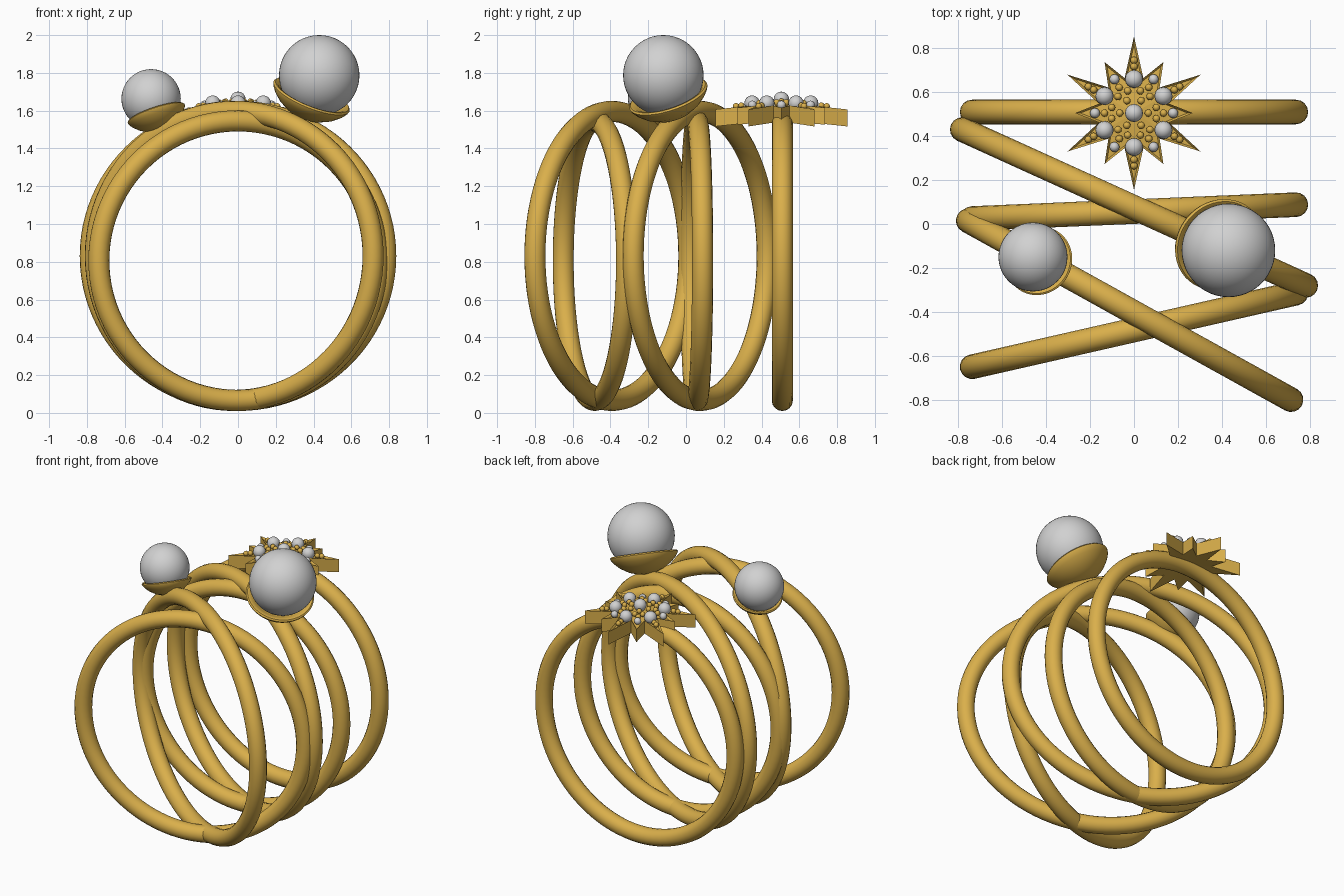
import bpy, bmesh, math
from mathutils import Vector

cube = bpy.data.objects.get("Cube")
if cube:
    bpy.data.objects.remove(cube, do_unlink=True)


def material(name, rgb):
    m = bpy.data.materials.new(name)
    m.use_nodes = True
    m.diffuse_color = (*rgb, 1)
    bsdf = next(n for n in m.node_tree.nodes if n.type == "BSDF_PRINCIPLED")
    bsdf.inputs["Base Color"].default_value = (*rgb, 1)
    return m


GOLD = material("gold", (0.70, 0.43, 0.07))
PEARL = material("pearl_white", (0.64, 0.64, 0.64))
TUBE = 0.056


def select(ob):
    bpy.ops.object.select_all(action="DESELECT")
    ob.select_set(True)
    bpy.context.view_layer.objects.active = ob


def from_bmesh(name, bm, mat, smooth=True):
    bmesh.ops.recalc_face_normals(bm, faces=bm.faces)
    me = bpy.data.meshes.new(name)
    bm.to_mesh(me)
    bm.free()
    me.materials.append(mat)
    ob = bpy.data.objects.new(name, me)
    bpy.context.collection.objects.link(ob)
    if smooth:
        select(ob)
        bpy.ops.object.shade_smooth_by_angle(angle=math.radians(40))
    return ob


def band(name, x0, rx, rz, y_left, y_right, steps=96):
    """Round wire hoop whose plane leans from y_left to y_right."""
    cu = bpy.data.curves.new(name, "CURVE")
    cu.dimensions = "3D"
    cu.bevel_depth = TUBE
    cu.bevel_resolution = 6
    sp = cu.splines.new("POLY")
    sp.points.add(steps - 1)
    sp.use_cyclic_u = True
    for i, p in enumerate(sp.points):
        a = math.tau * i / steps
        c = math.cos(a)
        y = (y_left + y_right) / 2 + c * (y_right - y_left) / 2
        p.co = (x0 + rx * c, y, 0.01 + TUBE + rz * (1 + math.sin(a)), 1)
    ob = bpy.data.objects.new(name, cu)
    bpy.context.collection.objects.link(ob)
    cu.materials.append(GOLD)
    select(ob)
    bpy.ops.object.convert(target="MESH")
    bpy.ops.object.shade_smooth_by_angle(angle=math.radians(40))


def balls(name, centres, radius, mat, seg=16):
    bm = bmesh.new()
    for c in centres:
        made = bmesh.ops.create_uvsphere(bm, u_segments=seg, v_segments=seg // 2, radius=radius)
        bmesh.ops.translate(bm, verts=made["verts"], vec=c)
    return from_bmesh(name, bm, mat)


def cup(name, centre, normal, size):
    """Shallow rolled-lip dish lathed around its own axis."""
    profile = [(0, -.53), (.25, -.50), (.5, -.42), (.75, -.27), (.92, -.11), (1.0, 0),
               (1.02, .06), (.98, .10), (.92, .09), (.8, 0), (.5, -.25), (0, -.36)]
    bm = bmesh.new()
    vs = [bm.verts.new((r * size, 0, z * size)) for r, z in profile]
    es = [bm.edges.new(pair) for pair in zip(vs, vs[1:])]
    bmesh.ops.spin(bm, geom=vs + es, cent=(0, 0, 0), axis=(0, 0, 1),
                   angle=math.tau, steps=48)
    bmesh.ops.remove_doubles(bm, verts=bm.verts, dist=0.0005)
    ob = from_bmesh(name, bm, GOLD)
    ob.rotation_mode = "QUATERNION"
    ob.rotation_quaternion = Vector(normal).to_track_quat("Z", "Y")
    ob.location = centre


# Wire bands, back to front
band("back_band", 0, 0.737, 0.74, 0.51, 0.51)
band("large_pearl_band", 0, 0.782, 0.765, 0.43, -0.28)
band("middle_band", 0, 0.737, 0.74, 0.025, 0.088)
band("small_pearl_band", -0.02, 0.735, 0.765, 0.015, -0.80)
band("front_band", 0, 0.737, 0.74, -0.65, -0.315)

# Pearls in their dishes
balls("large_pearl", [(0.43, -0.12, 1.787)], 0.213, PEARL, 48)
cup("large_pearl_cup", (0.385, -0.09, 1.665), (0.4, -0.33, 1), 0.212)
balls("small_pearl", [(-0.46, -0.15, 1.663)], 0.157, PEARL, 48)
cup("small_pearl_cup", (-0.43, -0.17, 1.575), (-0.33, 0.22, 1), 0.156)

# Star plate: alternating long and short points, drooping towards the tips
STAR_Y, STAR_TOP, DROOP, THICK = 0.505, 1.645, 0.11, 0.09


def on_star(r, degrees, lift=0.0):
    a = math.radians(degrees)
    return Vector((r * math.cos(a), STAR_Y + r * math.sin(a), STAR_TOP - DROOP * r + lift))


bm = bmesh.new()
radii = [0.35, 0.165, 0.268, 0.165]
n = 24
top = [bm.verts.new(on_star(radii[i % 4], 30 + 15 * i)) for i in range(n)]
low = [bm.verts.new(v.co - Vector((0, 0, THICK))) for v in top]
top_mid = bm.verts.new(on_star(0, 0))
low_mid = bm.verts.new(on_star(0, 0, -THICK))
lids = []
for i in range(n):
    j = (i + 1) % n
    lids.append(bm.faces.new((top_mid, top[i], top[j])))
    bm.faces.new((low_mid, low[j], low[i]))
    bm.faces.new((top[i], low[i], low[j], top[j]))
bmesh.ops.recalc_face_normals(bm, faces=bm.faces)
bmesh.ops.inset_region(bm, faces=lids, thickness=0.009, use_even_offset=True)
bmesh.ops.translate(bm, verts=list({v for f in lids for v in f.verts}), vec=(0, 0, -0.015))
from_bmesh("star_plate", bm, GOLD, smooth=False)

# Stones and gold grains set into the star
long_dirs = range(30, 390, 60)
short_dirs = range(0, 360, 60)
balls("star_large_stones", [on_star(0, 0, 0.015)] + [on_star(0.155, d, 0.012) for d in long_dirs],
      0.041, PEARL)
balls("star_small_stones", [on_star(0.178, d, 0.005) for d in short_dirs], 0.023, PEARL, 12)
grains = [on_star(r, d, 0.005) for r in (0.212, 0.24) for d in long_dirs]
grains += [on_star(r, d, 0.01) for r in (0.065, 0.135) for d in short_dirs]
grains += [on_star(0.105, d + s, 0.01) for d in long_dirs for s in (-16, 16)]
balls("star_gold_grains", grains, 0.017, GOLD, 12)
